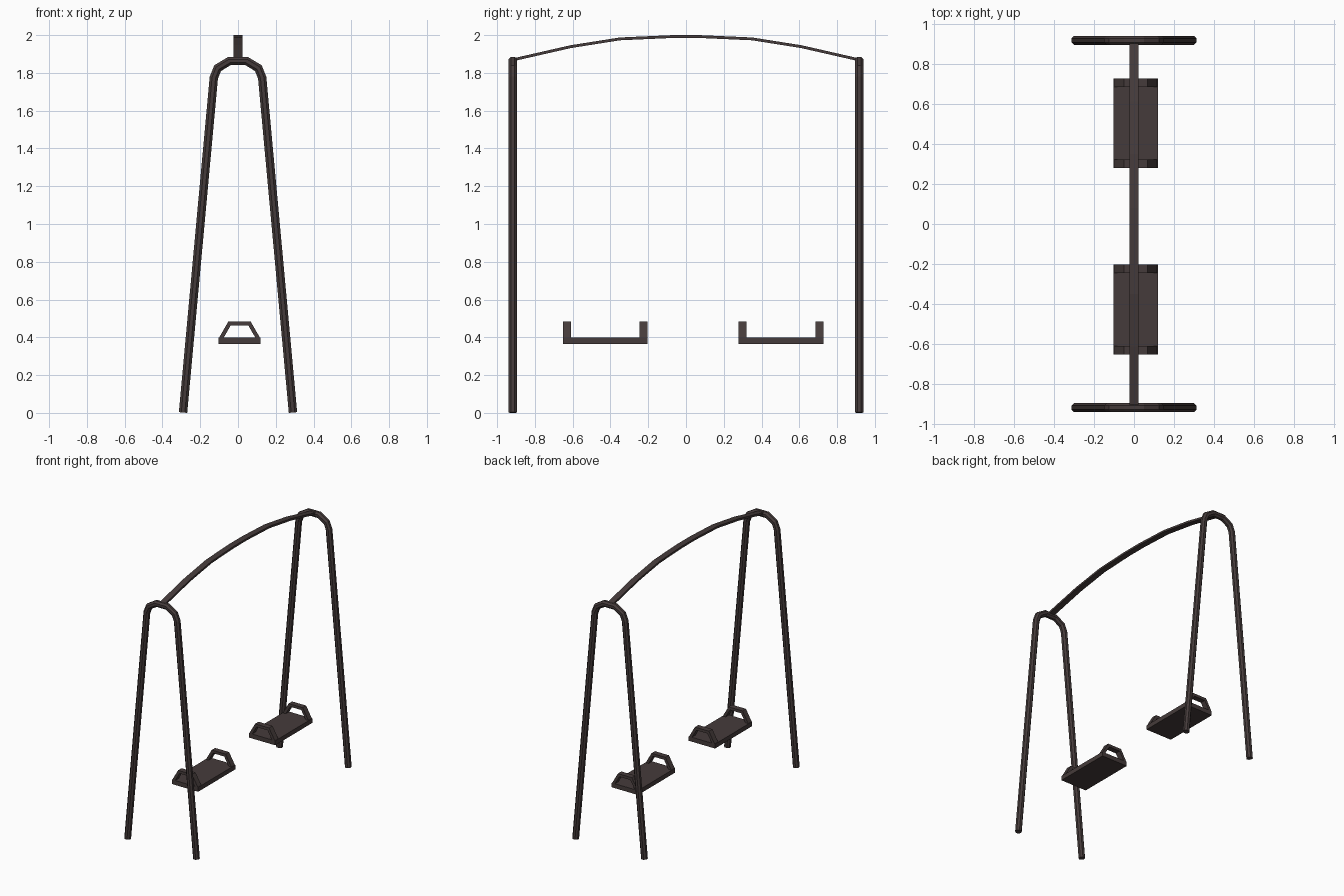
import bpy
import bmesh
import math
from mathutils import Vector

if "Cube" in bpy.data.objects:
    bpy.data.objects.remove(bpy.data.objects["Cube"])

metal = bpy.data.materials.new("dark brown metal")
metal.diffuse_color = (0.060, 0.044, 0.043, 1)
metal.use_nodes = True
metal.node_tree.nodes["Principled BSDF"].inputs["Base Color"].default_value = metal.diffuse_color


def sweep(name, path, binormal, profile):
    """Sweep a closed profile (in-plane, sideways) along a planar path with mitred bends."""
    path = [Vector(p) for p in path]
    side = Vector(binormal)
    bm = bmesh.new()
    rings = []
    for i, p in enumerate(path):
        a = (p - path[i - 1]).normalized() if i > 0 else None
        b = (path[i + 1] - p).normalized() if i < len(path) - 1 else None
        t = ((a or b) + (b or a)).normalized()
        miter = 1 / t.dot(a or b)
        n = side.cross(t)
        rings.append([bm.verts.new(p + n * u * miter + side * v) for u, v in profile])
    k = len(profile)
    for r, s in zip(rings, rings[1:]):
        for j in range(k):
            bm.faces.new((r[j], r[(j + 1) % k], s[(j + 1) % k], s[j]))
    bm.faces.new(rings[0])
    bm.faces.new(rings[-1])
    bmesh.ops.recalc_face_normals(bm, faces=bm.faces[:])
    me = bpy.data.meshes.new(name)
    bm.to_mesh(me)
    bm.free()
    me.materials.append(metal)
    ob = bpy.data.objects.new(name, me)
    bpy.context.collection.objects.link(ob)
    return ob


def rect(h, w):
    return [(-h / 2, -w / 2), (h / 2, -w / 2), (h / 2, w / 2), (-h / 2, w / 2)]


def mirrored(half, axis):
    """Complete a symmetric path from its negative half."""
    other = [list(p) for p in reversed(half)]
    for p in other:
        p[axis] = -p[axis]
    return half + other


# End frames: bent octagonal tubes
octagon = [(0.024 * math.cos(math.tau * (i + 0.5) / 8), 0.024 * math.sin(math.tau * (i + 0.5) / 8))
           for i in range(8)]
for label, y in (("front", -0.917), ("back", 0.917)):
    half = [(-0.291, y, 0.002), (-0.128, y, 1.775), (-0.108, y, 1.825), (-0.045, y, 1.863)]
    sweep(label + "_leg_frame", mirrored(half, 0), (0, 1, 0), octagon)

# Arched flat top beam
arch = [(0, -0.917, 1.869), (0, -0.61, 1.939), (0, -0.35, 1.98), (0, -0.08, 1.992)]
sweep("top_beam", mirrored(arch, 1), (1, 0, 0), rect(0.015, 0.047))

# Swing seats with a trapezoid strap handle at each end
X = 0.008
for label, y in (("front", -0.427), ("back", 0.503)):
    sweep(label + "_seat", [(X, y - 0.224, 0.382), (X, y + 0.224, 0.382)], (1, 0, 0),
          rect(0.034, 0.222))
    for end, s in (("near", -1), ("far", 1)):
        hy = y + s * 0.203
        pts = [(X - 0.099, hy, 0.393), (X - 0.053, hy, 0.473),
               (X + 0.053, hy, 0.473), (X + 0.099, hy, 0.393)]
        sweep(label + "_seat_handle_" + end, pts, (0, 1, 0), rect(0.021, 0.042))
